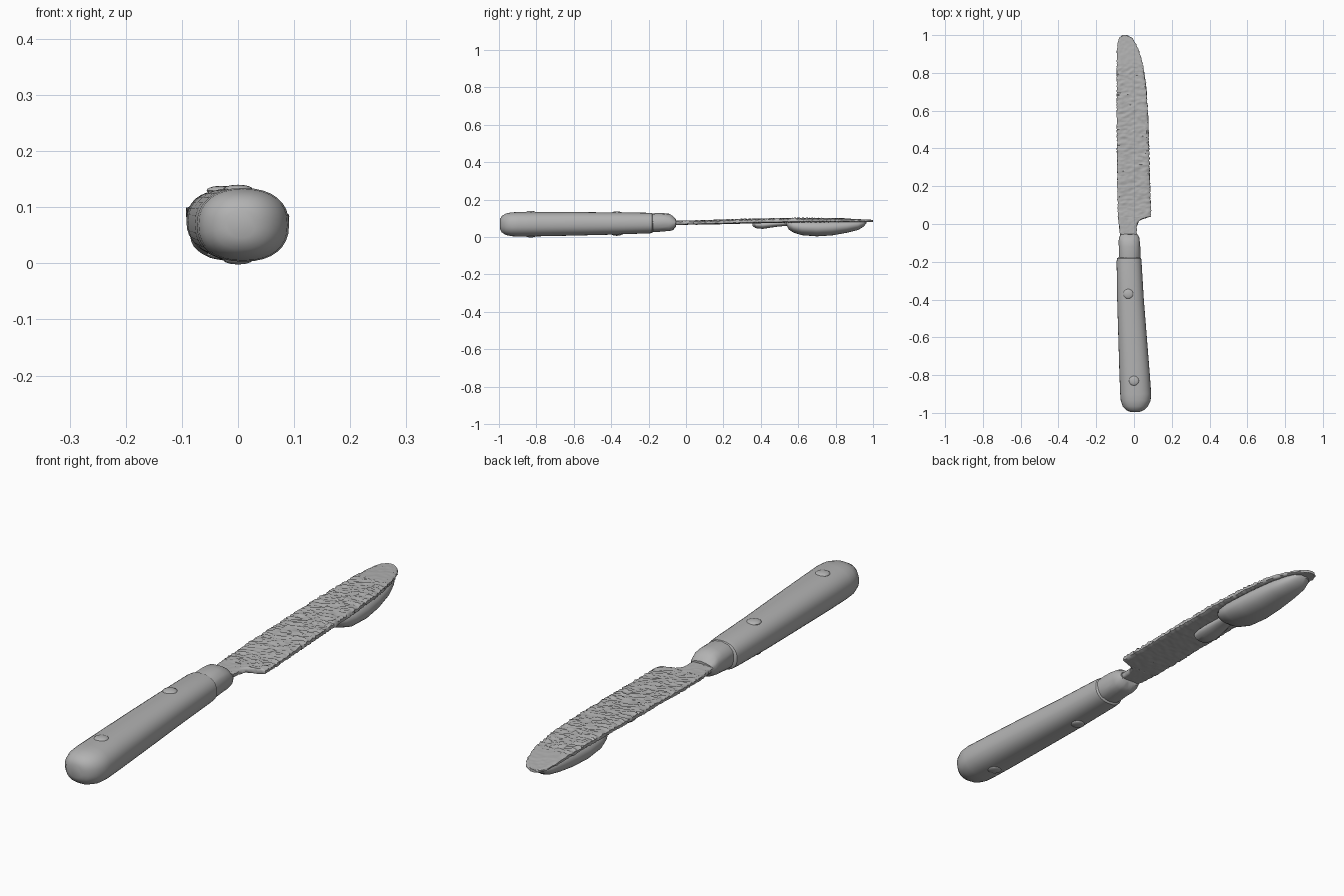
import bpy, bmesh, math, random

random.seed(4)
cube = bpy.data.objects.get("Cube")
if cube:
    bpy.data.objects.remove(cube, do_unlink=True)

grey = bpy.data.materials.new("plain grey")
grey.use_nodes = True
COLOUR = (0.45, 0.45, 0.45, 1)
grey.diffuse_color = COLOUR
grey.node_tree.nodes["Principled BSDF"].inputs["Base Color"].default_value = COLOUR


def finish(name, bm, angle=40):
    """Turn a bmesh into a smooth shaded grey object."""
    bmesh.ops.recalc_face_normals(bm, faces=bm.faces)
    mesh = bpy.data.meshes.new(name)
    bm.to_mesh(mesh)
    bm.free()
    mesh.materials.append(grey)
    obj = bpy.data.objects.new(name, mesh)
    bpy.context.collection.objects.link(obj)
    bpy.ops.object.select_all(action='DESELECT')
    obj.select_set(True)
    bpy.context.view_layer.objects.active = obj
    bpy.ops.object.shade_smooth_by_angle(angle=math.radians(angle))
    return obj


def sample(table, y):
    """Linear interpolation of a table of (y, value, ...) rows."""
    if y <= table[0][0]:
        return table[0][1:]
    for a, b in zip(table, table[1:]):
        if y <= b[0]:
            t = (y - a[0]) / (b[0] - a[0])
            return tuple(p + (q - p) * t for p, q in zip(a[1:], b[1:]))
    return table[-1][1:]


def loft(name, stations, power=2.3, sides=32, rough=0.0):
    """Skin rounded sections given as (y, x min, x max, z min, z max)."""
    bm = bmesh.new()
    rings = []
    for y, x0, x1, z0, z1 in stations:
        ring = []
        for i in range(sides):
            a = 2 * math.pi * i / sides
            c, s = math.cos(a), math.sin(a)
            px = math.copysign(abs(c) ** (2 / power), c)
            pz = math.copysign(abs(s) ** (2 / power), s)
            ring.append(bm.verts.new((
                (x0 + x1) / 2 + (x1 - x0) / 2 * px + random.uniform(-rough, rough),
                y + random.uniform(-rough, rough),
                (z0 + z1) / 2 + (z1 - z0) / 2 * pz + random.uniform(-rough, rough))))
        rings.append(ring)
    for r, s in zip(rings, rings[1:]):
        for i in range(sides):
            j = (i + 1) % sides
            bm.faces.new((r[i], r[j], s[j], s[i]))
    bm.faces.new(rings[0])
    bm.faces.new(rings[-1])
    return finish(name, bm)


# Handle with a rounded butt, narrowing towards the blade
loft("handle", [
    (-0.995, -0.02, 0.03, 0.045, 0.095),
    (-0.985, -0.042, 0.054, 0.025, 0.113),
    (-0.965, -0.060, 0.074, 0.012, 0.125),
    (-0.935, -0.070, 0.088, 0.005, 0.132),
    (-0.90, -0.073, 0.091, 0.003, 0.134),
    (-0.80, -0.077, 0.084, 0.004, 0.134),
    (-0.60, -0.083, 0.068, 0.008, 0.134),
    (-0.40, -0.089, 0.052, 0.013, 0.132),
    (-0.20, -0.092, 0.040, 0.020, 0.130),
    (-0.182, -0.090, 0.038, 0.021, 0.128),
    (-0.175, -0.080, 0.030, 0.030, 0.120)])

# Collar, slightly worn
loft("collar", [
    (-0.19, -0.080, 0.032, 0.028, 0.124),
    (-0.16, -0.081, 0.033, 0.027, 0.128),
    (-0.12, -0.081, 0.032, 0.030, 0.127),
    (-0.09, -0.080, 0.030, 0.031, 0.124),
    (-0.07, -0.078, 0.027, 0.037, 0.113),
    (-0.055, -0.072, 0.018, 0.055, 0.096)], sides=28, rough=0.0015)

# Domed rivets on both sides of the handle
for where, x, y, top, bottom in (("front", 0.0, -0.83, 0.132, 0.006),
                                 ("rear", -0.03, -0.37, 0.130, 0.015)):
    for side, z in (("upper", top), ("lower", bottom)):
        bm = bmesh.new()
        bmesh.ops.create_uvsphere(bm, u_segments=20, v_segments=10, radius=1)
        bmesh.ops.scale(bm, vec=(0.026, 0.026, 0.008), verts=bm.verts)
        bmesh.ops.translate(bm, vec=(x, y, z), verts=bm.verts)
        finish(f"{where}_{side}_rivet", bm)

# Blade outline: y, left edge x, right edge x
OUTLINE = [
    (-0.07, -0.072, 0.012), (-0.03, -0.076, 0.014), (0.0, -0.080, 0.017),
    (0.02, -0.083, 0.030), (0.03, -0.084, 0.060), (0.04, -0.085, 0.090),
    (0.18, -0.088, 0.086), (0.40, -0.090, 0.080), (0.60, -0.091, 0.073),
    (0.75, -0.091, 0.062), (0.85, -0.091, 0.046), (0.92, -0.090, 0.025),
    (0.96, -0.086, 0.007), (0.985, -0.078, -0.012), (1.0, -0.062, -0.035)]
# Blade height: y, middle z, half thickness
HEIGHT = [(-0.07, 0.076, 0.011), (0.1, 0.078, 0.010), (0.3, 0.084, 0.011),
          (0.6, 0.090, 0.011), (0.85, 0.090, 0.009), (1.0, 0.086, 0.005)]

# Pitted blade: rough upper and lower skins joined along the rim
ROWS, COLS = 150, 16
ys = sorted({round(-0.07 + 1.07 * i / ROWS, 4) for i in range(ROWS + 1)}
            | {0.03, 0.035, 0.04, 0.995})
bm = bmesh.new()
skins = []
for side in (1, -1):
    grid = []
    for y in ys:
        left, right = sample(OUTLINE, y)
        mid, half = sample(HEIGHT, y)
        pit = 0.0035 if 0.05 < y < 0.85 else 0.0012
        if side < 0:
            pit *= 0.5
        left += random.uniform(-0.002, 0.002)
        right += random.uniform(-0.003, 0.003)
        row = []
        for c in range(COLS + 1):
            t = c / COLS
            edge = 0.55 if c in (0, COLS) else 1.0
            z = mid + side * half * edge + random.uniform(-pit, pit)
            row.append(bm.verts.new((left + (right - left) * t, y, z)))
        grid.append(row)
    for r, s in zip(grid, grid[1:]):
        for c in range(COLS):
            bm.faces.new((r[c], r[c + 1], s[c + 1], s[c]))
    skins.append(grid)
up, low = skins
for grid_rim in (lambda g: [r[0] for r in g], lambda g: [r[-1] for r in g],
                 lambda g: g[0], lambda g: g[-1]):
    a, b = grid_rim(up), grid_rim(low)
    for i in range(len(a) - 1):
        bm.faces.new((a[i], a[i + 1], b[i + 1], b[i]))
finish("blade", bm, 50)

# Large swelling under the blade near the tip
loft("underside_swelling", [
    (0.535, -0.020, 0.020, 0.068, 0.088),
    (0.55, -0.050, 0.045, 0.040, 0.091),
    (0.575, -0.068, 0.060, 0.024, 0.093),
    (0.62, -0.080, 0.070, 0.010, 0.094),
    (0.70, -0.085, 0.068, 0.004, 0.094),
    (0.78, -0.084, 0.058, 0.009, 0.094),
    (0.86, -0.083, 0.042, 0.023, 0.093),
    (0.92, -0.080, 0.020, 0.038, 0.092),
    (0.95, -0.074, 0.000, 0.056, 0.091),
    (0.965, -0.060, -0.025, 0.074, 0.090)], power=2.1)

# Small lump further back
loft("underside_lump", [
    (0.355, -0.045, -0.015, 0.062, 0.082),
    (0.37, -0.062, 0.010, 0.048, 0.084),
    (0.41, -0.068, 0.020, 0.044, 0.085),
    (0.45, -0.064, 0.018, 0.050, 0.086),
    (0.49, -0.058, 0.012, 0.056, 0.088),
    (0.56, -0.040, 0.005, 0.062, 0.090)], power=2.1, sides=20)
